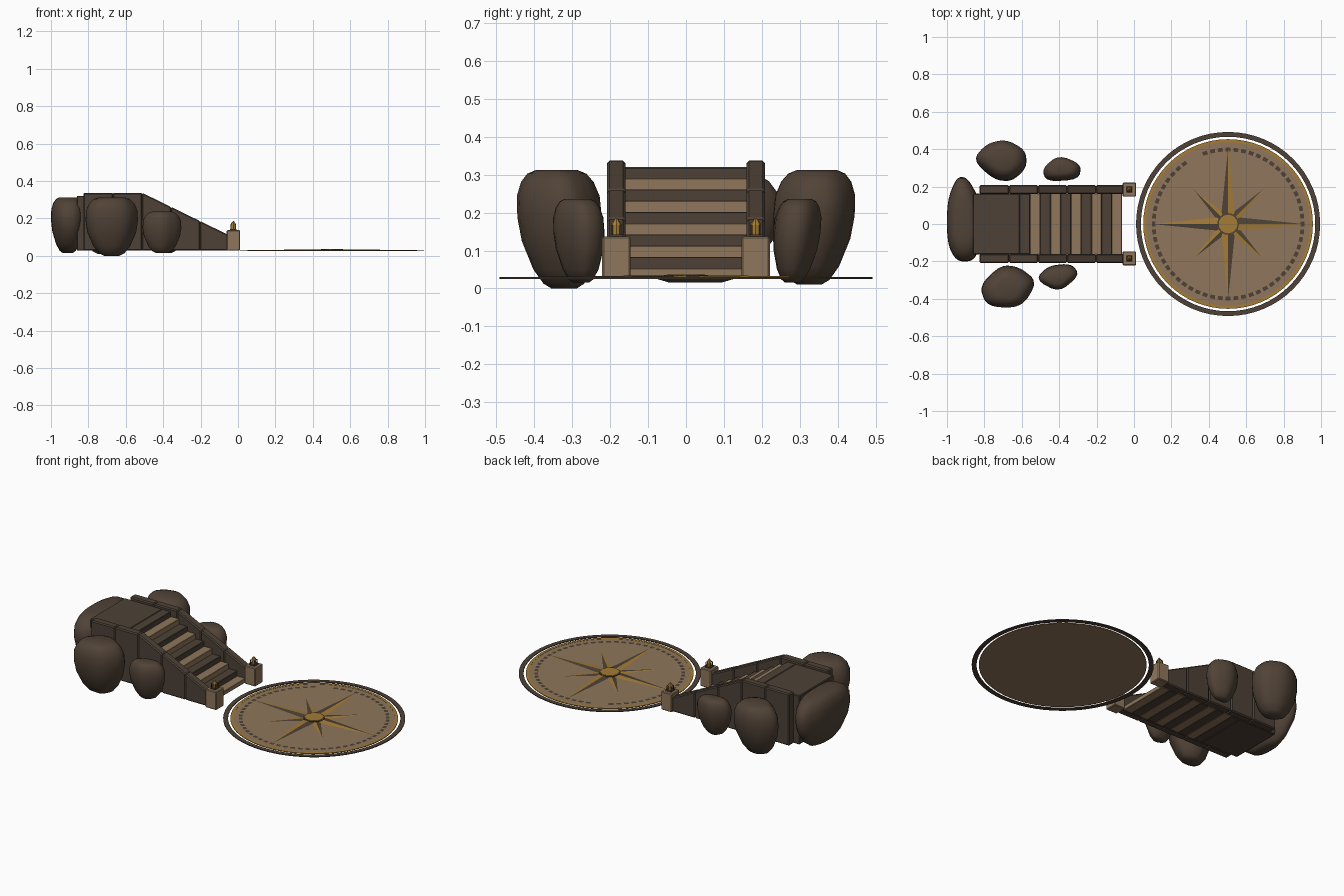
import bpy, bmesh, math
from math import cos, sin, pi

if "Cube" in bpy.data.objects:
    bpy.data.objects.remove(bpy.data.objects["Cube"])

def material(name, rgb):
    m = bpy.data.materials.new(name)
    m.diffuse_color = (*rgb, 1)
    m.use_nodes = True
    m.node_tree.nodes["Principled BSDF"].inputs["Base Color"].default_value = m.diffuse_color
    return m

TAN = material("tan_wood", (0.275, 0.183, 0.106))
DARK = material("dark_wood", (0.074, 0.053, 0.037))
ROCK = material("brown_rock", (0.082, 0.056, 0.038))
GOLD = material("gold", (0.37, 0.20, 0.036))

def make(name, verts, faces, mats, smooth=False, bevel=0):
    me = bpy.data.meshes.new(name)
    me.from_pydata(verts, [], faces)
    bm = bmesh.new()
    bm.from_mesh(me)
    bmesh.ops.recalc_face_normals(bm, faces=bm.faces)
    bm.to_mesh(me)
    bm.free()
    ob = bpy.data.objects.new(name, me)
    bpy.context.collection.objects.link(ob)
    for m in mats:
        me.materials.append(m)
    if bevel:
        b = ob.modifiers.new("bevel", 'BEVEL')
        b.width, b.segments = bevel, 1
    if smooth:
        bpy.ops.object.select_all(action='DESELECT')
        ob.select_set(True)
        bpy.context.view_layer.objects.active = ob
        bpy.ops.object.shade_smooth_by_angle(angle=math.radians(42))
    return ob

def loft(name, rings, mat, smooth=False, bevel=0):
    """Closed skin over rings with equal point counts."""
    n = len(rings[0])
    verts = [p for r in rings for p in r]
    faces = [tuple(range(n)), tuple(range(len(verts) - n, len(verts)))]
    for k in range(len(rings) - 1):
        for i in range(n):
            j = (i + 1) % n
            faces.append((k*n + i, k*n + j, (k+1)*n + j, (k+1)*n + i))
    return make(name, verts, faces, [mat], smooth, bevel)

def prism(name, outline, z0, z1, mat, bevel=0):
    return loft(name, [[(x, y, z) for x, y in outline] for z in (z0, z1)], mat, bevel=bevel)

def box(name, x0, x1, y0, y1, z0, z1, mat, bevel=0):
    return prism(name, [(x0, y0), (x1, y0), (x1, y1), (x0, y1)], z0, z1, mat, bevel)

CX = 0.503  # centre of the round floor

def circle(r, n=64, cx=CX, cy=0, a0=0):
    return [(cx + r*cos(2*pi*i/n + a0), cy + r*sin(2*pi*i/n + a0)) for i in range(n)]

def ring(name, r0, r1, z0, z1, mat, n=64):
    prof = [(r0, z0), (r1, z0), (r1, z1), (r0, z1)]
    verts = [(CX + r*cos(2*pi*i/n), r*sin(2*pi*i/n), z) for i in range(n) for r, z in prof]
    faces = [(4*i + k, 4*i + (k+1) % 4, 4*((i+1) % n) + (k+1) % 4, 4*((i+1) % n) + k)
             for i in range(n) for k in range(4)]
    return make(name, verts, faces, [mat])

# Round floor with separate outer ring
prism("floor_disc", circle(0.453), 0.025, 0.0285, TAN)
ring("outer_ring", 0.466, 0.492, 0.025, 0.0295, DARK)
ring("gold_rim", 0.437, 0.4535, 0.026, 0.0297, GOLD)

# Dashed ring, broken for a short stretch
verts, faces = [], []
for i in range(60):
    a, h = 2*pi*i/60, 0.033
    if 19 <= i <= 20:
        continue
    b = len(verts)
    for r, t in ((0.388, a-h), (0.408, a-h), (0.408, a+h), (0.388, a+h)):
        verts.append((CX + r*cos(t), r*sin(t), 0.0300))
    faces.append((b, b+1, b+2, b+3))
make("dashed_ring", verts, faces, [DARK])

# Compass star: every point is split into a gold and a dark half
def star(name, length, width, base, a0, z0, z1):
    verts, faces = [], []
    for k in range(4):
        a = a0 + k*pi/2
        for s in (-1, 1):
            b = len(verts)
            for u, v, z in ((0, 0, z1), (base, s*width, z0), (length, 0, z0)):
                verts.append((CX + u*cos(a) - v*sin(a), u*sin(a) + v*cos(a), z))
            faces.append((b, b+1, b+2) if s < 0 else (b, b+2, b+1))
    ob = make(name, verts, faces, [GOLD, DARK])
    for p in ob.data.polygons:
        p.material_index = p.index % 2
        if p.normal.z < 0:
            p.flip()

star("short_star", 0.255, 0.024, 0.07, pi/4, 0.0300, 0.034)
star("long_star", 0.405, 0.035, 0.06, 0, 0.0305, 0.0355)
prism("hub_edge", circle(0.058, 24), 0.029, 0.0355, DARK)
prism("hub", circle(0.05, 24), 0.029, 0.037, GOLD)

# Platform and steps in alternating wood
box("platform", -0.862, -0.612, -0.162, 0.162, 0.028, 0.32, DARK, 0.004)
box("top_step", -0.612, -0.556, -0.162, 0.162, 0.028, 0.32, DARK, 0.003)
for i in range(9):
    x = -0.556 + 0.0547*i
    box("step", x, x + 0.0547, -0.162, 0.162, 0.028, 0.291 - 0.0297*i,
        DARK if i % 2 else TAN, 0.002)

# Side walls in five panels, level at the top then sloping down
def wall_top(x):
    return 0.337 if x <= -0.513 else 0.337 - (x + 0.513)*0.488

edges = [-0.826, -0.668, -0.513, -0.358, -0.203, -0.05]
for s in (-1, 1):
    for a, b in zip(edges, edges[1:]):
        rings = [[(a, y, 0.028), (b, y, 0.028), (b, y, wall_top(b)), (a, y, wall_top(a))]
                 for y in (s*0.16, s*0.208)]
        loft("side_wall_panel", rings, DARK, bevel=0.006)

    # Newel posts with small lanterns
    box("newel_post", -0.061, 0.011, s*0.184 - 0.037, s*0.184 + 0.037, 0.028, 0.137, TAN, 0.004)
    lx, ly = -0.025, s*0.184
    box("lantern_base", lx-0.018, lx+0.018, ly-0.018, ly+0.018, 0.136, 0.142, DARK)
    prism("lantern_glass", circle(0.012, 8, lx, ly), 0.142, 0.168, GOLD)
    for dx in (-1, 1):
        for dy in (-1, 1):
            px, py = lx + dx*0.012, ly + dy*0.012
            box("lantern_bar", px-0.002, px+0.002, py-0.002, py+0.002, 0.142, 0.168, DARK)
    loft("lantern_roof", [[(x, y, z) for x, y in circle(r, 8, lx, ly)]
                          for r, z in ((0.015, 0.167), (0.012, 0.173), (0.002, 0.186))], GOLD)

# Boulders: rounded footprint lofted through a lumpy height profile
LEVELS = [(0, .30), (.04, .48), (.16, .70), (.40, .93), (.60, 1), (.78, .98), (.90, .86), (.97, .70), (1, .50)]

def boulder(name, foot, z0, z1, lean):
    def bounds(pts):
        return [(min(c), max(c)) for c in zip(*pts)]
    want = bounds(foot)
    pts = foot
    for _ in range(2):  # corner cutting
        pts = [(p[0]*(1-t) + q[0]*t, p[1]*(1-t) + q[1]*t)
               for p, q in zip(pts, pts[1:] + pts[:1]) for t in (0.22, 0.78)]
    have = bounds(pts)
    pts = [tuple(w[0] + (c - h[0])/(h[1] - h[0])*(w[1] - w[0])
                 for c, w, h in zip(p, want, have)) for p in pts]
    cx, cy = (sum(w)/2 for w in want)
    rings = []
    for f, s in LEVELS:
        ox, oy = lean[0]*(f - 0.6), lean[1]*(f - 0.6)
        rings.append([(cx + ox + (x-cx)*s, cy + oy + (y-cy)*s, z0 + f*(z1-z0)) for x, y in pts])
    loft(name, rings, ROCK, smooth=True)

boulder("rear_boulder", [(-1, 0.12), (-0.95, 0.25), (-0.89, 0.25), (-0.82, 0.12), (-0.82, -0.12),
                         (-0.86, -0.2), (-0.95, -0.2), (-1, -0.1)], 0.015, 0.313, (0, 0))
boulder("back_large_boulder", [(-0.845, 0.34), (-0.78, 0.42), (-0.68, 0.445), (-0.58, 0.39),
                               (-0.575, 0.3), (-0.65, 0.23), (-0.74, 0.24)], 0.01, 0.312, (0, 0.02))
boulder("back_small_boulder", [(-0.485, 0.29), (-0.4, 0.355), (-0.285, 0.31), (-0.3, 0.24),
                               (-0.46, 0.23)], 0.015, 0.236, (0, 0.02))
boulder("front_large_boulder", [(-0.815, -0.33), (-0.71, -0.222), (-0.62, -0.235), (-0.535, -0.31),
                                (-0.61, -0.445), (-0.78, -0.44)], 0.0, 0.312, (0, -0.02))
boulder("front_small_boulder", [(-0.51, -0.29), (-0.45, -0.225), (-0.34, -0.215), (-0.303, -0.27),
                                (-0.4, -0.35)], 0.015, 0.236, (0, -0.01))
